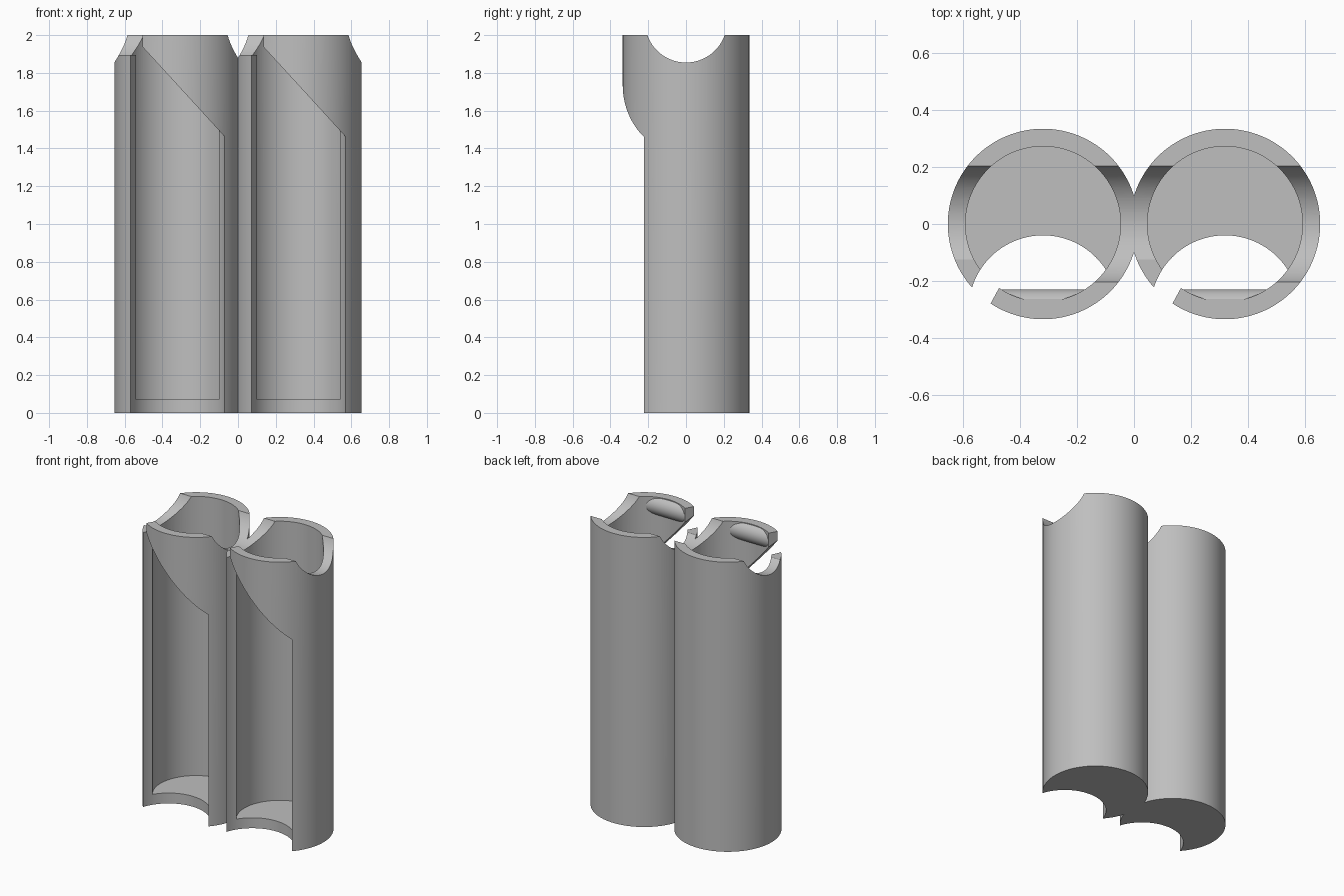
import bpy
import bmesh
import math
from mathutils import Matrix, Vector

cube = bpy.data.objects.get("Cube")
if cube:
    bpy.data.objects.remove(cube, do_unlink=True)

SPACING = 0.32        # tube centre offset
OUTER, BORE = 0.335, 0.273
HEIGHT, FLOOR = 2.0, 0.072
SEGMENTS = 128

grey = bpy.data.materials.new("neutral_grey")
grey.use_nodes = True
grey.diffuse_color = (0.52, 0.52, 0.52, 1)
grey.node_tree.nodes["Principled BSDF"].inputs["Base Color"].default_value = (0.52, 0.52, 0.52, 1)


def finish(bm, name):
    bmesh.ops.recalc_face_normals(bm, faces=bm.faces)
    mesh = bpy.data.meshes.new(name)
    bm.to_mesh(mesh)
    bm.free()
    mesh.materials.append(grey)
    obj = bpy.data.objects.new(name, mesh)
    bpy.context.collection.objects.link(obj)
    return obj


def cylinder(name, x, y, radius, z0, z1, slope=0.0):
    """Upright cylinder; slope tilts its top along x."""
    bm = bmesh.new()
    bmesh.ops.create_cone(bm, cap_ends=True, segments=SEGMENTS, radius1=radius,
                          radius2=radius, depth=2)
    for v in bm.verts:
        v.co.z = z1 + slope * v.co.x if v.co.z > 0 else z0
        v.co += Vector((x, y, 0))
    return finish(bm, name)


def crossbar(name, x, y, z, radius, length):
    """Cylinder lying along x."""
    bm = bmesh.new()
    place = Matrix.Translation((x, y, z)) @ Matrix.Rotation(math.pi / 2, 4, 'Y')
    bmesh.ops.create_cone(bm, cap_ends=True, segments=SEGMENTS, radius1=radius,
                          radius2=radius, depth=length, matrix=place)
    return finish(bm, name)


def prism(name, outline, z0, z1):
    bm = bmesh.new()
    face = bm.faces.new([bm.verts.new((x, y, z0)) for x, y in outline])
    top = bmesh.ops.extrude_face_region(bm, geom=[face])["geom"]
    for v in top:
        if isinstance(v, bmesh.types.BMVert):
            v.co.z = z1
    return finish(bm, name)


def combine(target, tool, operation):
    """Apply a boolean and discard the tool."""
    tool.hide_render = True
    mod = target.modifiers.new("combine", 'BOOLEAN')
    mod.object = tool
    mod.operation = operation
    mod.solver = 'EXACT'
    bpy.ops.object.select_all(action='DESELECT')
    target.select_set(True)
    bpy.context.view_layer.objects.active = target
    bpy.ops.object.modifier_apply(modifier=mod.name)
    bpy.data.objects.remove(tool, do_unlink=True)


# Two joined tubes
body = cylinder("twin_tube_body", -SPACING, 0, OUTER, 0, HEIGHT)
combine(body, cylinder("second_tube", SPACING, 0, OUTER, 0, HEIGHT), 'UNION')

for cx in (-SPACING, SPACING):
    # Bore above the closed floor
    combine(body, cylinder("bore", cx, 0, BORE, FLOOR, HEIGHT + 0.2), 'DIFFERENCE')

    # Rounded retaining ridge inside the front flap
    ridge = crossbar("ridge", cx, -0.3, 1.935, 0.07, 0.4)
    combine(ridge, cylinder("ridge_limit", cx, 0, 0.3, 1.5, 1.995), 'INTERSECT')
    combine(body, ridge, 'UNION')

    # Front window with a slanted top edge
    combine(body, cylinder("window", cx, -0.302, 0.262, -0.2, 1.735, -1.093), 'DIFFERENCE')

    # Entry slot beside the flap
    outline = [(cx - 0.322, -0.119), (cx - 0.097, -0.119),
               (cx - 0.25, -0.4), (cx - 0.322, -0.4)]
    combine(body, prism("entry_slot", outline, 1.895, HEIGHT + 0.2), 'DIFFERENCE')

# Round saddle notch across both rims
combine(body, crossbar("saddle_notch", 0, 0, 2.072, 0.217, 2), 'DIFFERENCE')

bpy.ops.object.select_all(action='DESELECT')
body.select_set(True)
bpy.context.view_layer.objects.active = body
bpy.ops.object.shade_smooth_by_angle(angle=math.radians(25))
